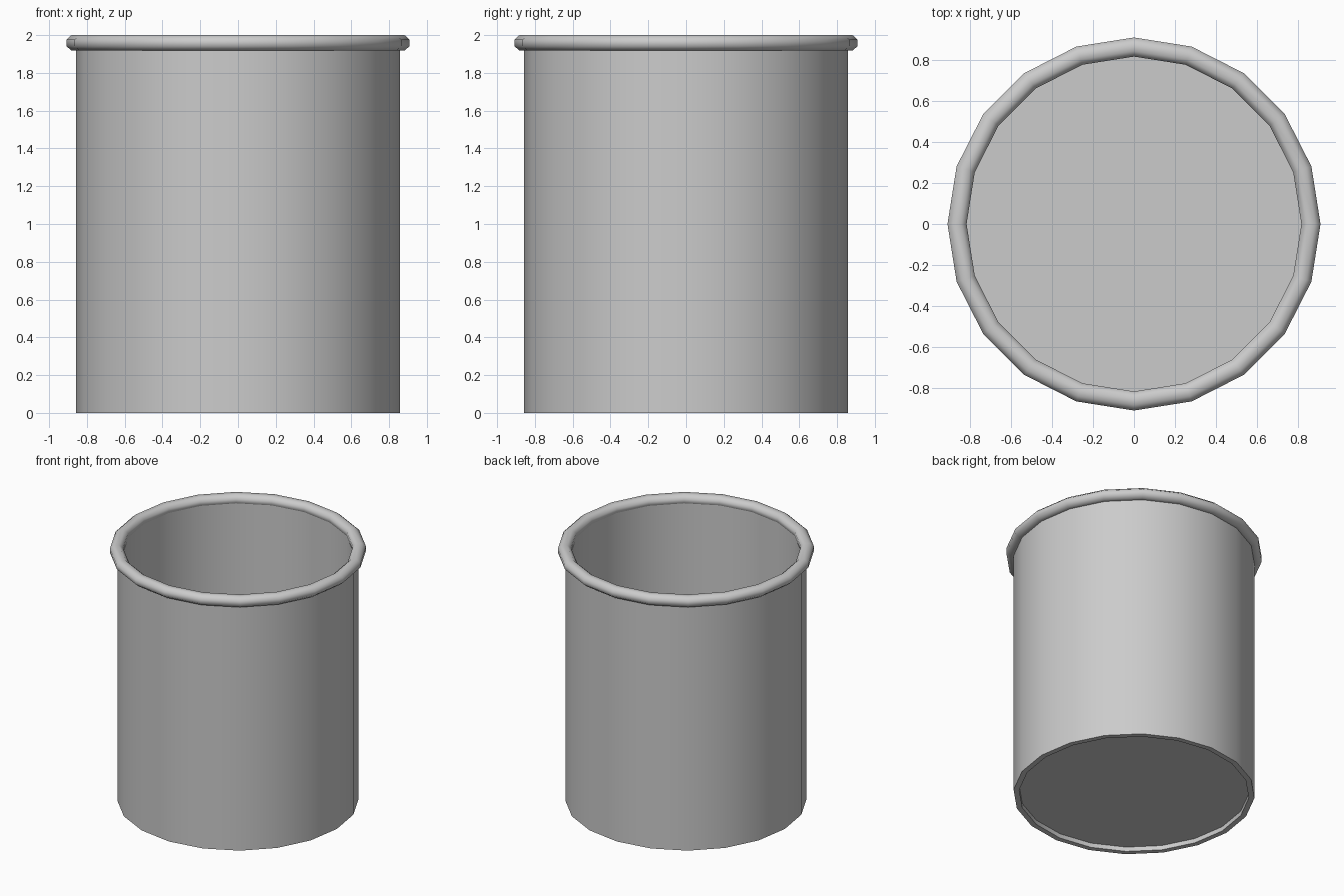
import bpy, bmesh, math

if "Cube" in bpy.data.objects:
    bpy.data.objects.remove(bpy.data.objects["Cube"])

SIDES = 20


def lathe(name, profile):
    """Revolve a closed (radius, z) profile around z; points at radius 0 are merged."""
    bm = bmesh.new()
    rings = [[bm.verts.new((r * math.cos(2 * math.pi * i / SIDES),
                            r * math.sin(2 * math.pi * i / SIDES), z))
              for r, z in profile] for i in range(SIDES)]
    n = len(profile)
    for i in range(SIDES):
        a, b = rings[i], rings[(i + 1) % SIDES]
        for j in range(n):
            k = (j + 1) % n
            if profile[j][0] == 0 and profile[k][0] == 0:
                continue
            bm.faces.new((a[j], b[j], b[k], a[k]))
    bmesh.ops.remove_doubles(bm, verts=bm.verts, dist=1e-5)
    bmesh.ops.recalc_face_normals(bm, faces=bm.faces)
    mesh = bpy.data.meshes.new(name)
    bm.to_mesh(mesh)
    bm.free()
    obj = bpy.data.objects.new(name, mesh)
    bpy.context.collection.objects.link(obj)
    bpy.ops.object.select_all(action='DESELECT')
    obj.select_set(True)
    bpy.context.view_layer.objects.active = obj
    bpy.ops.object.shade_smooth_by_angle(angle=math.radians(50))
    return obj


# Thin cylindrical wall
lathe("can_wall", [(0.857, 0), (0.857, 1.96), (0.817, 1.96), (0.817, 0)])

# Floor plate, slightly recessed from the bottom edge
lathe("can_floor", [(0, 0.035), (0.82, 0.035), (0.82, 0.06), (0, 0.06)])

# Rolled rim with an eight-sided section
k = 1 / math.cos(math.pi / 8)
lathe("rolled_rim", [(0.8625 + 0.0465 * k * math.cos(math.pi * (j + 0.5) / 4),
                      1.959 + 0.041 * k * math.sin(math.pi * (j + 0.5) / 4))
                     for j in range(8)])
